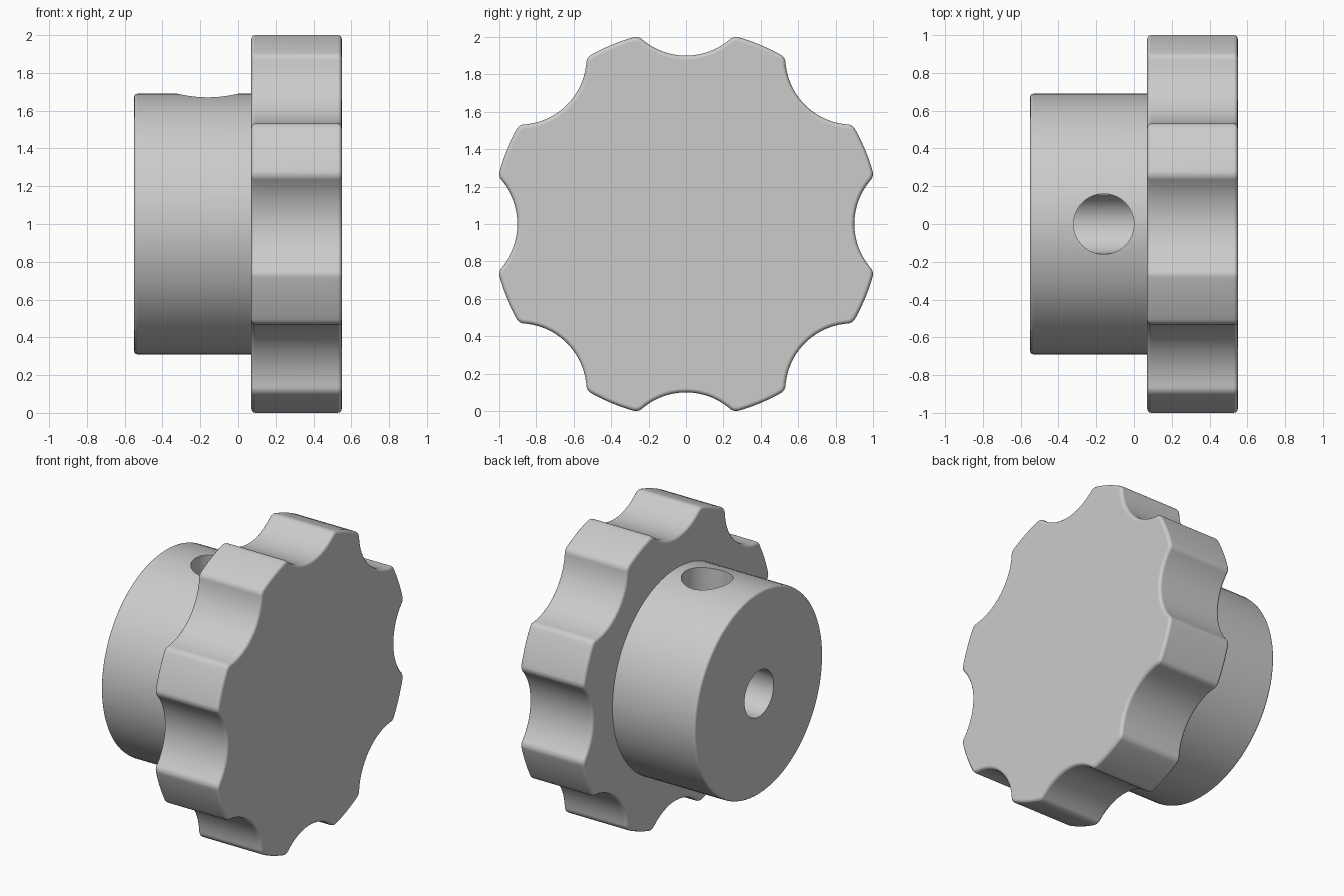
import bpy, bmesh
from math import sin, cos, pi, sqrt, acos, asin, radians
from mathutils import Matrix, Vector

cube = bpy.data.objects.get("Cube")
if cube:
    bpy.data.objects.remove(cube, do_unlink=True)

grey = bpy.data.materials.new("plain grey")
grey.use_nodes = True
colour = (0.6, 0.6, 0.6, 1)
grey.diffuse_color = colour
grey.node_tree.nodes["Principled BSDF"].inputs["Base Color"].default_value = colour


def make_object(name, bm):
    bmesh.ops.recalc_face_normals(bm, faces=bm.faces[:])
    mesh = bpy.data.meshes.new(name)
    bm.to_mesh(mesh)
    bm.free()
    mesh.materials.append(grey)
    obj = bpy.data.objects.new(name, mesh)
    bpy.context.collection.objects.link(obj)
    return obj


def finish(obj):
    bpy.ops.object.select_all(action='DESELECT')
    obj.select_set(True)
    bpy.context.view_layer.objects.active = obj
    bpy.ops.object.shade_smooth_by_angle(angle=radians(40))
    normals = obj.modifiers.new("flat_caps", 'WEIGHTED_NORMAL')
    normals.keep_sharp = True


# Scalloped grip: eight lobes separated by circular flutes
TIP, FLUTE, FLUTE_AT = 1.037, 0.36, 1.26
BACK, FRONT = 0.07, 0.55
half = acos((FLUTE_AT**2 + TIP**2 - FLUTE**2) / (2 * FLUTE_AT * TIP))
sweep = asin(TIP * sin(half) / FLUTE)
bm = bmesh.new()
ring, corners = [], set()
for lobe in range(8):
    mid = lobe * pi / 4
    out = Vector((0, cos(mid), sin(mid)))
    side = Vector((0, -sin(mid), cos(mid)))
    for i in range(17):
        a = sweep * (i / 8 - 1)
        p = out * (FLUTE_AT - FLUTE * cos(a)) + side * FLUTE * sin(a)
        if i in (0, 16):
            corners.add(len(ring))
        ring.append(bm.verts.new((BACK, p.y, p.z + 1)))
    for i in range(1, 6):
        a = mid + half + (pi / 4 - 2 * half) * i / 6
        ring.append(bm.verts.new((BACK, TIP * cos(a), 1 + TIP * sin(a))))
sharp = [ring[i].co.copy() for i in corners]
base = bm.faces.new(ring)
bmesh.ops.extrude_face_region(bm, geom=[base], use_keep_orig=True)
bm.verts.ensure_lookup_table()
for v in bm.verts[len(ring):]:
    v.co.x = FRONT
bmesh.ops.recalc_face_normals(bm, faces=bm.faces[:])
ridges = [e for e in bm.edges
          if abs(e.verts[0].co.x - e.verts[1].co.x) > 0.1
          and any((e.verts[0].co - s).yz.length < 0.001 for s in sharp)]
bmesh.ops.bevel(bm, geom=ridges, offset=0.025, segments=4, profile=0.5,
                affect='EDGES', clamp_overlap=True)
rims = [e for e in bm.edges if abs(e.verts[0].co.x - e.verts[1].co.x) < 0.001]
bmesh.ops.bevel(bm, geom=rims, offset=0.022, segments=3, profile=0.5,
                affect='EDGES', clamp_overlap=False)
finish(make_object("scalloped_grip", bm))

# Hub: a turned profile with a blind shaft bore
R, BORE, END, SOFT = 0.69, 0.157, -0.55, 0.018
profile = [(0.05, 0), (0.05, BORE), (END, BORE), (END, R - SOFT)]
profile += [(END + SOFT * (1 - sin(t)), R - SOFT * (1 - cos(t)))
            for t in (pi / 3, pi / 6, 0)]
profile += [(0.1, R), (0.1, 0)]
bm = bmesh.new()
verts = [bm.verts.new((x, 0, r + 1)) for x, r in profile]
edges = [bm.edges.new(pair) for pair in zip(verts, verts[1:])]
bmesh.ops.spin(bm, geom=verts + edges, cent=(0, 0, 1), axis=(1, 0, 0),
               angle=2 * pi, steps=96, use_merge=True)
bmesh.ops.remove_doubles(bm, verts=bm.verts[:], dist=0.0001)
hub = make_object("hub", bm)

# Set screw hole from the top of the hub down to the bore
bm = bmesh.new()
bmesh.ops.create_cone(bm, cap_ends=True, segments=64, radius1=0.16,
                      radius2=0.16, depth=0.9,
                      matrix=Matrix.Translation((-0.16, 0, 1.48)))
cutter = make_object("screw_hole_cutter", bm)
cut = hub.modifiers.new("screw_hole", 'BOOLEAN')
cut.operation = 'DIFFERENCE'
cut.solver = 'EXACT'
cut.object = cutter
bpy.ops.object.select_all(action='DESELECT')
hub.select_set(True)
bpy.context.view_layer.objects.active = hub
bpy.ops.object.modifier_apply(modifier=cut.name)
bpy.data.objects.remove(cutter, do_unlink=True)
finish(hub)
